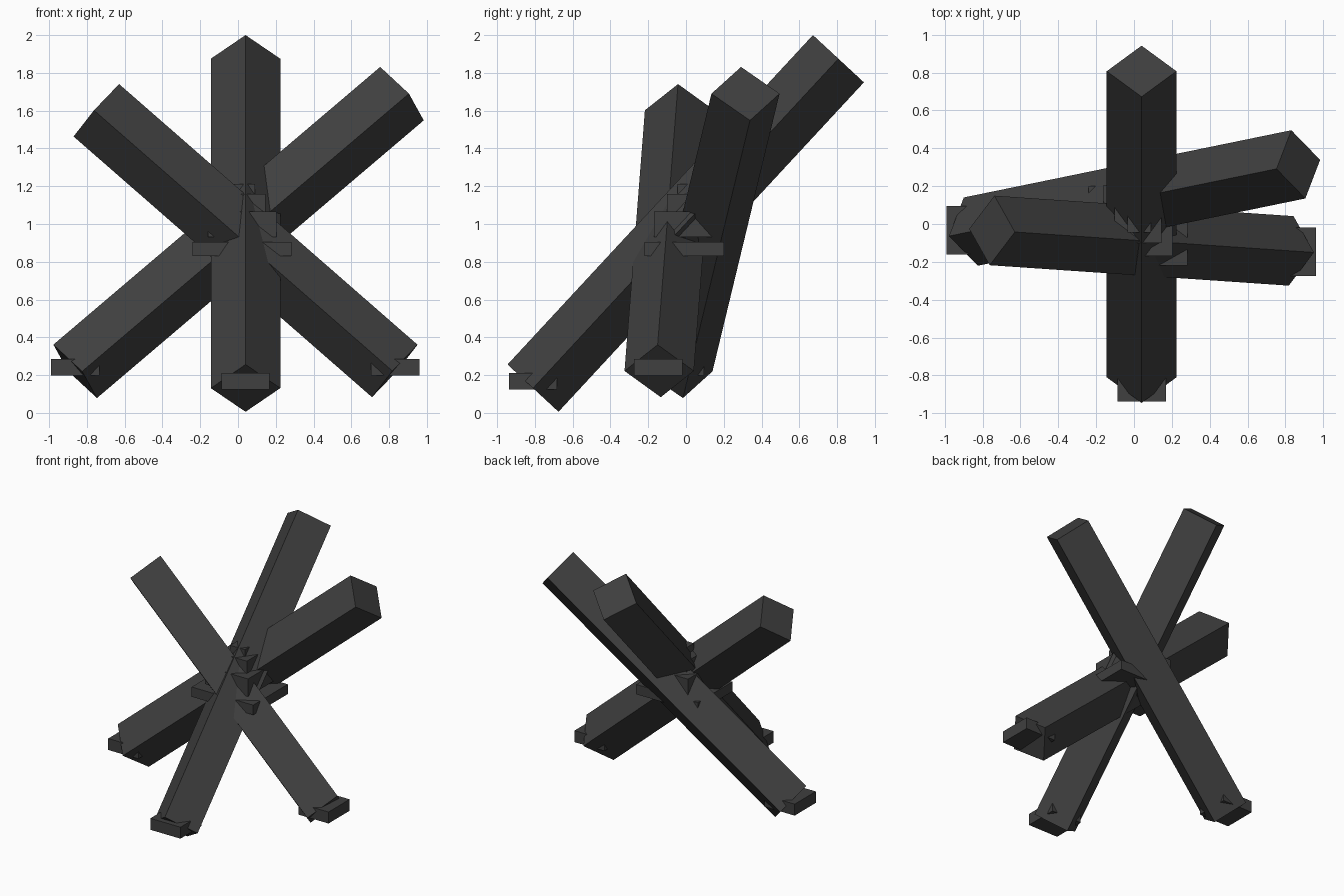
import bpy
from mathutils import Vector

if "Cube" in bpy.data.objects:
    bpy.data.objects.remove(bpy.data.objects["Cube"])

steel = bpy.data.materials.new("dark steel")
steel.diffuse_color = (0.05, 0.05, 0.05, 1)
steel.use_nodes = True
steel.node_tree.nodes["Principled BSDF"].inputs["Base Color"].default_value = steel.diffuse_color


def make_object(name, verts):
    # four-sided prism: start ring followed by end ring
    faces = [(3, 2, 1, 0), (4, 5, 6, 7)]
    faces += [(i, (i + 1) % 4, (i + 1) % 4 + 4, i + 4) for i in range(4)]
    mesh = bpy.data.meshes.new(name)
    mesh.from_pydata(verts, [], faces)
    mesh.materials.append(steel)
    obj = bpy.data.objects.new(name, mesh)
    bpy.context.collection.objects.link(obj)


def beam(name, start, end, r=0.184):
    # square beam standing on its edge, ends cut square
    a, b = Vector(start), Vector(end)
    axis = (b - a).normalized()
    side = axis.cross(Vector((0, 0, 1))).normalized()
    up = side.cross(axis)
    ring = [side * r, up * r, -side * r, -up * r]
    make_object(name, [p + o for p in (a, b) for o in ring])


def box(name, lo, hi):
    (x0, y0, z0), (x1, y1, z1) = lo, hi
    make_object(name, [(x, y, z) for z in (z0, z1)
                       for x, y in ((x0, y0), (x1, y0), (x1, y1), (x0, y1))])


# three crossed beams
beam("front_to_back_beam", (0.04, -0.81, 0.131), (0.04, 0.807, 1.875))
beam("rising_right_beam", (-0.862, -0.04, 0.22), (0.868, 0.315, 1.69))
beam("rising_left_beam", (0.83, -0.142, 0.222), (-0.75, -0.034, 1.602))

# flat foot pad at the bottom of each beam
for name, x, y, z in (("front_foot", 0.04, -0.81, 0.167),
                      ("left_foot", -0.862, -0.033, 0.242),
                      ("right_foot", 0.833, -0.146, 0.242)):
    box(name, (x - 0.128, y - 0.128, z - 0.044), (x + 0.128, y + 0.128, z + 0.044))

# stepped plates around the joint
box("lower_joint_plate", (-0.24, -0.22, 0.83), (0.283, 0.2, 0.905))
box("middle_joint_block", (-0.16, -0.17, 0.93), (0.204, 0.205, 1.066))
box("upper_joint_block", (-0.103, -0.1, 1.066), (0.145, 0.14, 1.16))
box("joint_cap", (-0.035, -0.045, 1.16), (0.09, 0.09, 1.213))
